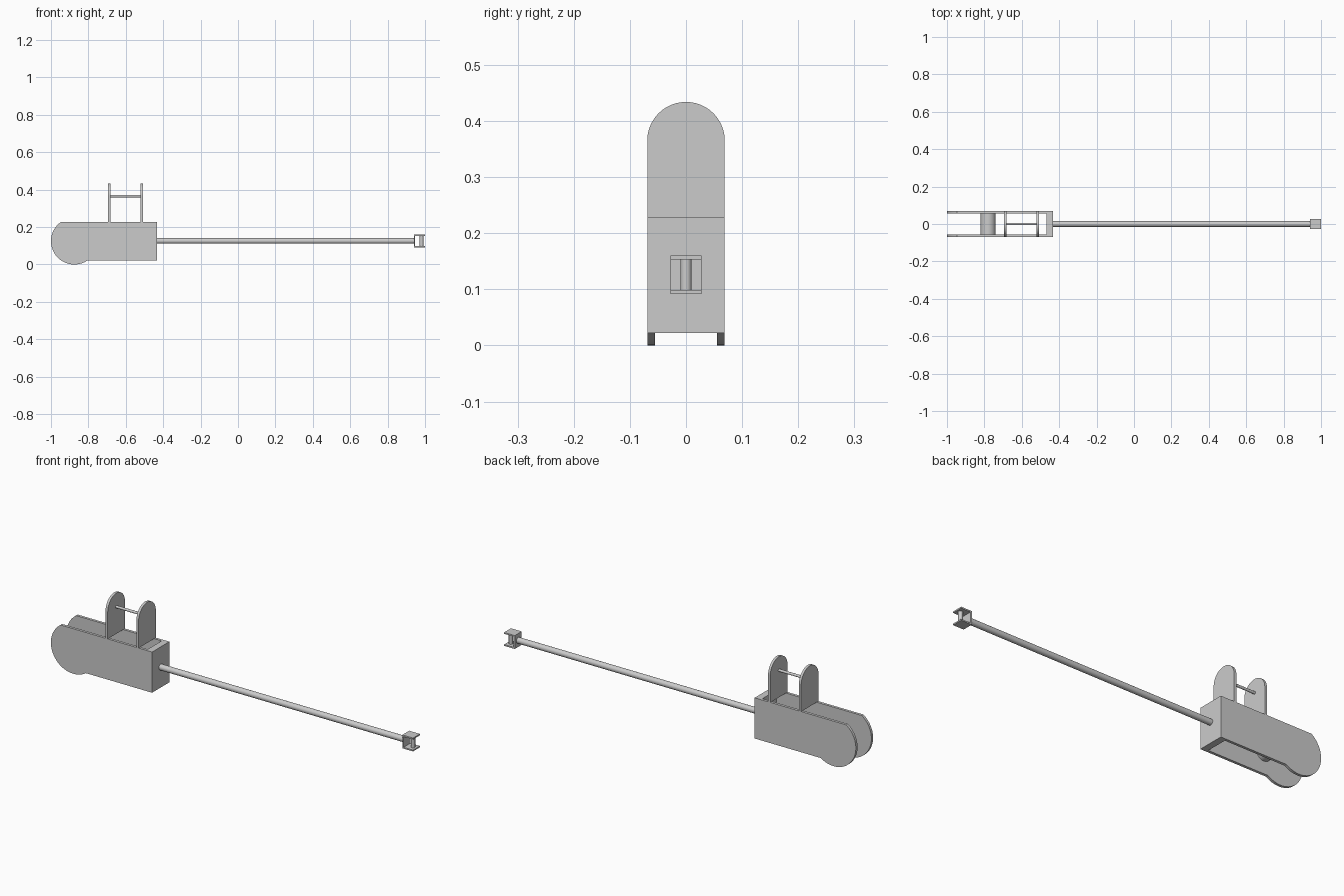
import bpy, bmesh, math
from mathutils import Matrix, Vector

if "Cube" in bpy.data.objects:
    bpy.data.objects.remove(bpy.data.objects["Cube"], do_unlink=True)

grey = bpy.data.materials.new("plain grey")
grey.use_nodes = True
GREY = (0.6, 0.6, 0.6, 1)
grey.diffuse_color = GREY
grey.node_tree.nodes["Principled BSDF"].inputs["Base Color"].default_value = GREY


def finish(name, bm, smooth=False):
    bmesh.ops.recalc_face_normals(bm, faces=bm.faces)
    mesh = bpy.data.meshes.new(name)
    bm.to_mesh(mesh)
    bm.free()
    obj = bpy.data.objects.new(name, mesh)
    bpy.context.collection.objects.link(obj)
    mesh.materials.append(grey)
    if smooth:
        bpy.ops.object.select_all(action="DESELECT")
        obj.select_set(True)
        bpy.context.view_layer.objects.active = obj
        bpy.ops.object.shade_smooth_by_angle(angle=math.radians(35))
    return obj


def box(name, x, y, z):
    bm = bmesh.new()
    bmesh.ops.create_cube(bm, size=1)
    for v in bm.verts:
        v.co = [(lo + hi) / 2 + c * (hi - lo) for c, (lo, hi) in zip(v.co, (x, y, z))]
    return finish(name, bm)


def cylinder(name, start, end, radius):
    start, end = Vector(start), Vector(end)
    axis = end - start
    turn = axis.to_track_quat("Z", "Y").to_matrix().to_4x4()
    bm = bmesh.new()
    bmesh.ops.create_cone(bm, cap_ends=True, segments=32, radius1=radius, radius2=radius,
                          depth=axis.length,
                          matrix=Matrix.Translation((start + end) / 2) @ turn)
    return finish(name, bm, True)


def plate(name, outline, thickness):
    """Extrude a closed outline along the given vector."""
    bm = bmesh.new()
    face = bm.faces.new([bm.verts.new(p) for p in outline])
    grown = bmesh.ops.extrude_face_region(bm, geom=[face], use_keep_orig=True)
    bmesh.ops.translate(bm, vec=thickness,
                        verts=[g for g in grown["geom"] if isinstance(g, bmesh.types.BMVert)])
    return finish(name, bm, True)


def arc(cx, cz, r, a0, a1, steps=40):
    for i in range(steps + 1):
        a = a0 + (a1 - a0) * i / steps
        yield cx + r * math.cos(a), cz + r * math.sin(a)


HALF, WALL = 0.069, 0.0135
BOTTOM, TOP, MID = 0.022, 0.228, 0.125
BACK = -0.433

# Side plates with a round lobe at the far end
lobe = math.asin((TOP - MID) / MID)
side = list(arc(-0.875, MID, MID, math.pi - lobe, 2 * math.pi - lobe))
side += [(BACK, BOTTOM), (BACK, TOP)]
for name, y in (("right_side_plate", -HALF), ("left_side_plate", HALF - WALL)):
    plate(name, [(x, y, z) for x, z in side], (0, WALL, 0))

# End block and roller between the plates
inner = HALF - WALL
box("end_block", (BACK - 0.034, BACK), (-inner, inner), (BOTTOM, TOP))
cylinder("roller", (-0.78, -inner, MID), (-0.78, inner, MID), 0.04)

# Upright arched brackets joined by a thin pin
arch = [(-HALF, TOP)] + list(arc(0, 0.434 - HALF, HALF, math.pi, 0)) + [(HALF, TOP)]
for name, x in (("outer_bracket", -0.694), ("inner_bracket", -0.521)):
    plate(name, [(x, y, z) for y, z in arch], (0.0125, 0, 0))
cylinder("bracket_pin", (-0.682, 0, 0.365), (-0.521, 0, 0.365), 0.0065)

# Long rod
cylinder("long_rod", (BACK, 0, 0.126), (0.94, 0, 0.126), 0.015)

# Fork on the rod tip with an upright pin
box("fork_base", (0.94, 0.947), (-0.0275, 0.0275), (0.092, 0.16))
box("fork_lower_jaw", (0.947, 1.0), (-0.0275, 0.0275), (0.092, 0.099))
box("fork_upper_jaw", (0.947, 1.0), (-0.0275, 0.0275), (0.153, 0.16))
cylinder("fork_pin", (0.981, 0, 0.099), (0.981, 0, 0.153), 0.01)
